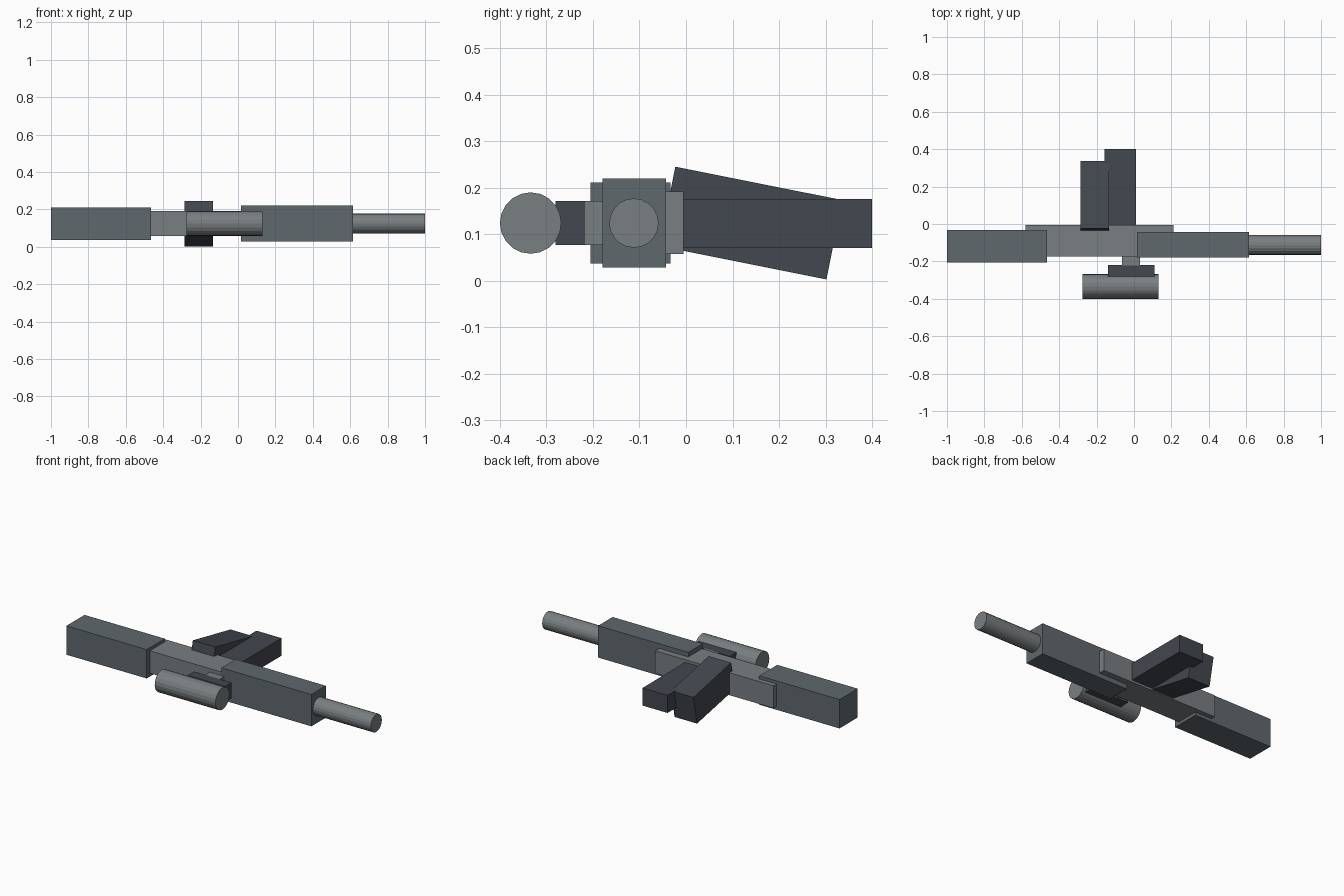
import bpy, math

if "Cube" in bpy.data.objects:
    bpy.data.objects.remove(bpy.data.objects["Cube"])


def material(name, rgb):
    m = bpy.data.materials.new(name)
    m.diffuse_color = (*rgb, 1)
    m.use_nodes = True
    m.node_tree.nodes["Principled BSDF"].inputs["Base Color"].default_value = m.diffuse_color
    return m


light = material("light_metal", (0.19, 0.21, 0.22))
mid = material("mid_metal", (0.115, 0.14, 0.155))
dark = material("dark_polymer", (0.055, 0.065, 0.08))
Z = 0.124  # shared centreline height


def box(name, x, y, z, mat, tilt=0):
    # x, y, z are (min, max) ranges before tilting about the x axis
    bpy.ops.mesh.primitive_cube_add(
        size=1,
        location=[(r[0] + r[1]) / 2 for r in (x, y, z)],
        rotation=(math.radians(tilt), 0, 0))
    ob = bpy.context.object
    ob.name = name
    ob.scale = [r[1] - r[0] for r in (x, y, z)]
    ob.data.materials.append(mat)
    return ob


def rod(name, x, y, radius, mat, sides=20):
    bpy.ops.mesh.primitive_cylinder_add(
        vertices=sides, radius=radius, depth=x[1] - x[0],
        location=((x[0] + x[1]) / 2, y, Z), rotation=(0, math.pi / 2, 0))
    ob = bpy.context.object
    ob.name = name
    ob.data.materials.append(mat)
    return ob


# Main body along x
box("receiver", (-0.58, 0.21), (-0.175, -0.005), (0.057, 0.192), light)
box("stock", (-1.0, -0.465), (-0.205, -0.033), (0.037, 0.211), mid)
box("handguard", (0.015, 0.615), (-0.18, -0.043), (0.028, 0.22), mid)
rod("barrel", (0.60, 1.0), -0.112, 0.053, light)

# Sight with its two-step mount
box("sight_post", (-0.065, 0.032), (-0.222, -0.165), (0.077, 0.171), light)
box("sight_mount", (-0.14, 0.11), (-0.28, -0.218), (0.077, 0.171), dark)
rod("sight_tube", (-0.275, 0.13), -0.334, 0.066, light)

# Magazine and tilted grip
box("magazine", (-0.157, 0.01), (-0.02, 0.40), (0.07, 0.176), dark)
box("grip", (-0.285, -0.135), (0.1395 - 0.183, 0.1395 + 0.183),
    (Z - 0.087, Z + 0.087), dark, tilt=-11.3)
